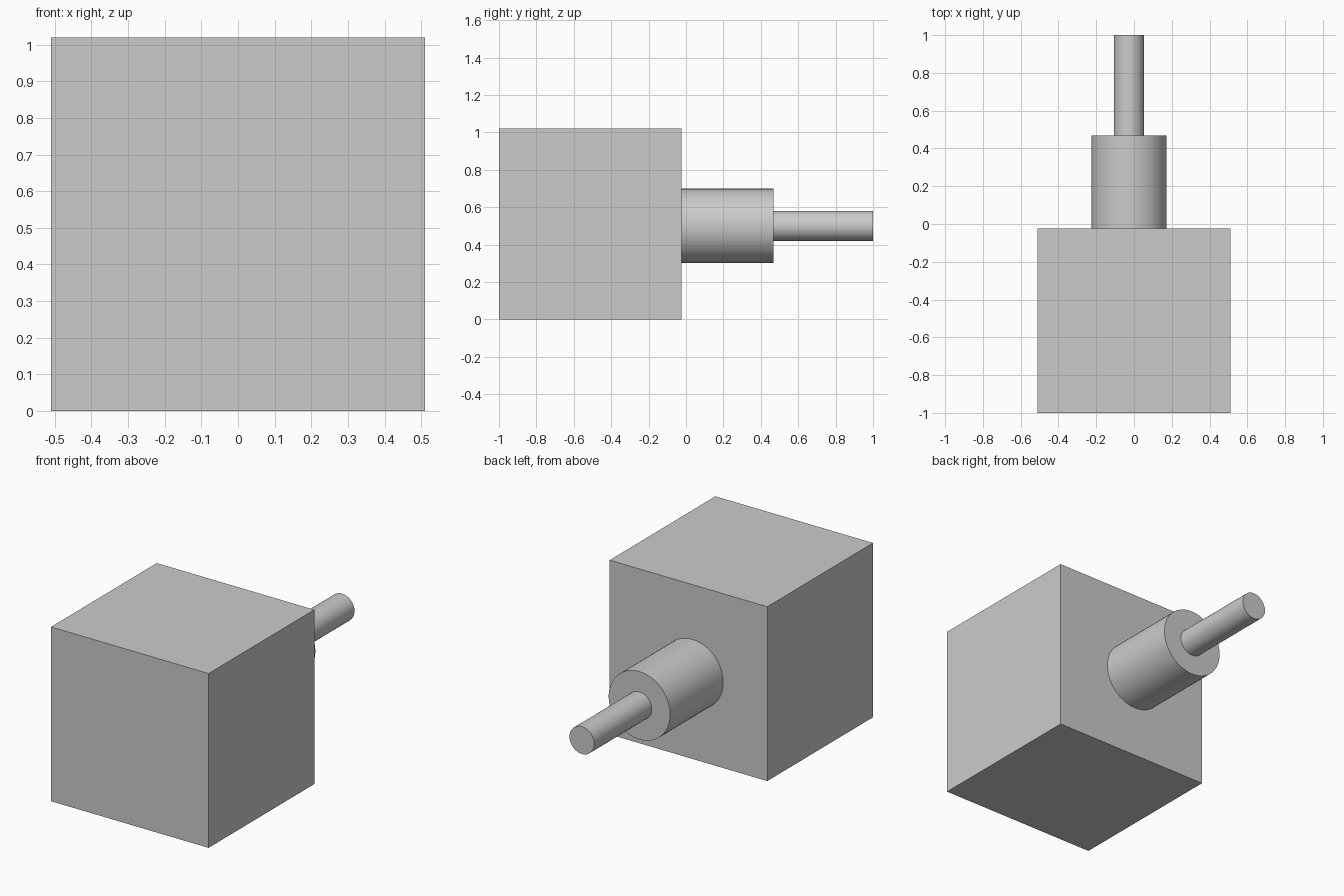
import bpy
import math

if "Cube" in bpy.data.objects:
    bpy.data.objects.remove(bpy.data.objects["Cube"])

grey = bpy.data.materials.new("plain grey")
grey.diffuse_color = (0.6, 0.6, 0.6, 1.0)
grey.use_nodes = True
grey.node_tree.nodes["Principled BSDF"].inputs["Base Color"].default_value = grey.diffuse_color

AXIS_X, AXIS_Z = -0.026, 0.50
BLOCK_BACK, COLLAR_BACK, SHAFT_BACK = -0.023, 0.468, 1.0


def rod(name, radius, y0, y1):
    """Smooth round bar running along y."""
    bpy.ops.mesh.primitive_cylinder_add(
        vertices=64, radius=radius, depth=y1 - y0,
        location=(AXIS_X, (y0 + y1) / 2, AXIS_Z),
        rotation=(math.pi / 2, 0, 0))
    obj = bpy.context.object
    obj.name = name
    obj.data.materials.append(grey)
    bpy.ops.object.shade_smooth_by_angle(angle=math.radians(30))
    return obj


# Main block
bpy.ops.mesh.primitive_cube_add(size=1, location=(0, (BLOCK_BACK - 1) / 2, 0.51))
block = bpy.context.object
block.name = "block"
block.scale = (1.02, BLOCK_BACK + 1, 1.02)
bpy.ops.object.transform_apply(location=False, rotation=False, scale=True)
block.data.materials.append(grey)

# Thick collar and thin shaft behind it
rod("collar", 0.199, BLOCK_BACK, COLLAR_BACK)
rod("shaft", 0.08, COLLAR_BACK, SHAFT_BACK)
